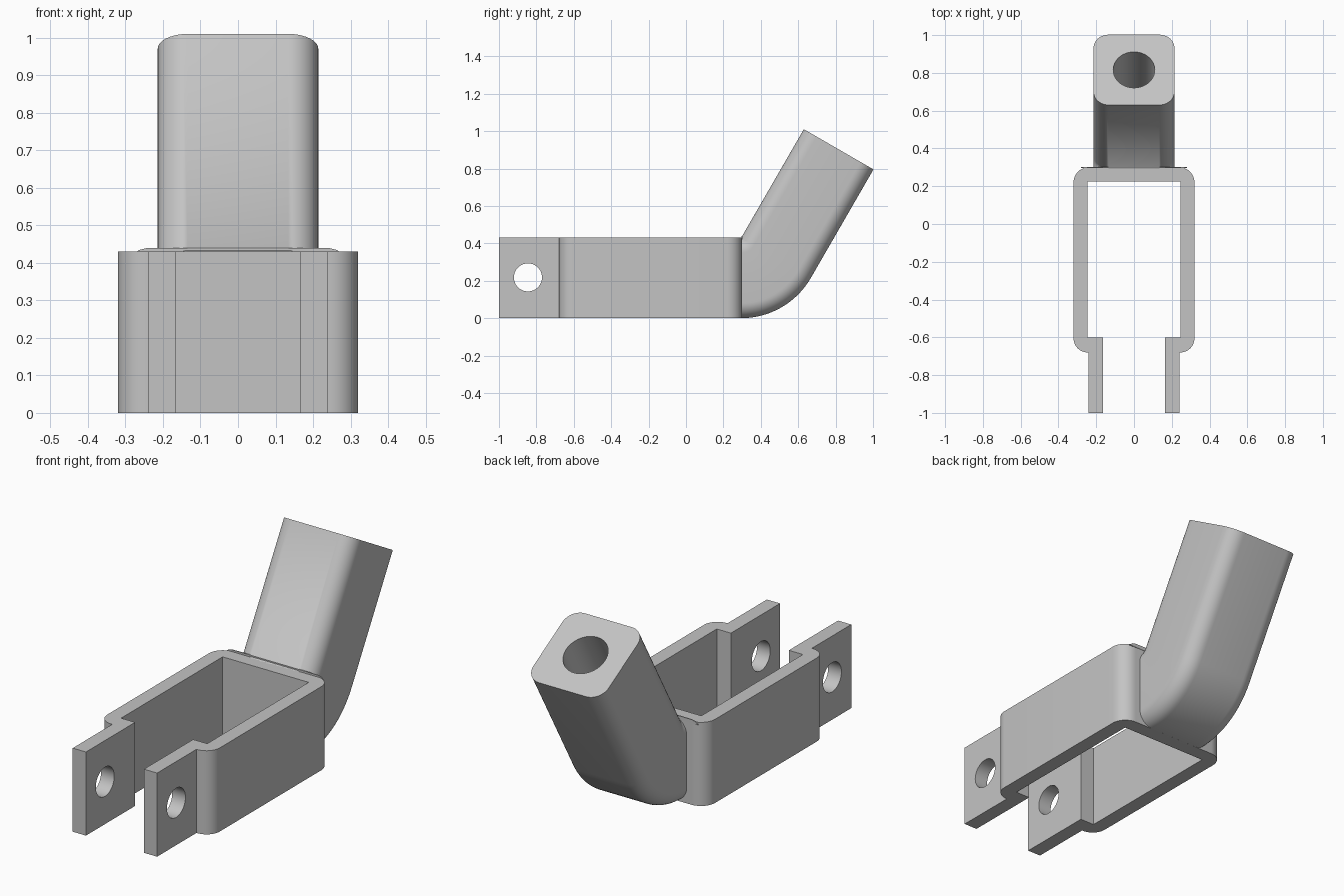
import bpy, bmesh
from math import sin, cos, pi, radians
from mathutils import Vector, Matrix

if "Cube" in bpy.data.objects:
    bpy.data.objects.remove(bpy.data.objects["Cube"])

HEIGHT = 0.43
PIVOT = Vector((0, 0.295, HEIGHT))
BEND = radians(60)
LENGTH = 0.67

grey = bpy.data.materials.new("plain grey")
grey.use_nodes = True
grey.diffuse_color = (0.55, 0.55, 0.55, 1)
grey.node_tree.nodes["Principled BSDF"].inputs["Base Color"].default_value = (0.55, 0.55, 0.55, 1)


def finish(name, bm):
    bmesh.ops.recalc_face_normals(bm, faces=bm.faces)
    mesh = bpy.data.meshes.new(name)
    bm.to_mesh(mesh)
    bm.free()
    mesh.materials.append(grey)
    obj = bpy.data.objects.new(name, mesh)
    bpy.context.collection.objects.link(obj)
    return obj


def arc(cx, cy, r, start, end, steps=10):
    angles = [radians(start + (end - start) * i / steps) for i in range(steps + 1)]
    return [(cx + r * cos(a), cy + r * sin(a)) for a in angles]


def prism(name, points, offset):
    bm = bmesh.new()
    face = bm.faces.new([bm.verts.new(p) for p in points])
    new = bmesh.ops.extrude_face_region(bm, geom=[face])["geom"]
    bmesh.ops.translate(bm, vec=offset, verts=[v for v in new if isinstance(v, bmesh.types.BMVert)])
    return finish(name, bm)


def drill(obj, centre, axis, radius, depth):
    """Cut a round hole and bake it into the mesh."""
    bm = bmesh.new()
    turn = Vector((0, 0, 1)).rotation_difference(axis).to_matrix().to_4x4()
    bmesh.ops.create_cone(bm, cap_ends=True, segments=48, radius1=radius, radius2=radius,
                          depth=depth, matrix=Matrix.Translation(centre) @ turn)
    cutter = finish("hole_cutter", bm)
    cutter.hide_render = True
    mod = obj.modifiers.new("hole", 'BOOLEAN')
    mod.operation, mod.solver, mod.object = 'DIFFERENCE', 'EXACT', cutter
    graph = bpy.context.evaluated_depsgraph_get()
    mesh = bpy.data.meshes.new_from_object(obj.evaluated_get(graph))
    obj.modifiers.clear()
    obj.data = mesh
    bpy.data.objects.remove(cutter)


# Bracket: open yoke outline, mirrored and raised
half = [(0.245, 0.225), (0.245, -0.6), (0.165, -0.6), (0.165, -1), (0.24, -1), (0.24, -0.68)]
half += arc(0.245, -0.605, 0.075, -90, 0) + arc(0.24, 0.22, 0.08, 0, 90)
outline = half + [(-x, y) for x, y in reversed(half)]
bracket = prism("bracket", [(x, y, 0) for x, y in outline], (0, 0, HEIGHT))
drill(bracket, Vector((0, -0.845, 0.218)), Vector((1, 0, 0)), 0.075, 1)

# Weld collar where the handle meets the bracket
shoulder = [(0.28, HEIGHT - 0.01), (0.265, 0.434), (0.245, 0.439), (0.16, 0.44)]
shoulder += [(-x, z) for x, z in reversed(shoulder)]
collar = prism("weld_collar", [(x, 0.297, z) for x, z in shoulder], (0, 0.005, 0))

# Handle: rounded square section swept round the bend, then straight
w, r = 0.214, 0.08
section = []
for cx, cy, start in ((w - r, -r, 0), (r - w, -r, 90),
                      (r - w, r - HEIGHT, 180), (w - r, r - HEIGHT, 270)):
    section += arc(cx, cy, r, start, start + 90)
STEPS = 16
stations = [(0, -0.03)] + [(BEND * i / STEPS, 0) for i in range(STEPS + 1)] + [(BEND, LENGTH)]
bm = bmesh.new()
rings = []
for angle, slide in stations:
    along = Vector((0, cos(angle), sin(angle)))
    up = Vector((0, -sin(angle), cos(angle)))
    rings.append([bm.verts.new(PIVOT + along * slide + up * v + Vector((u, 0, 0))) for u, v in section])
for a, b in zip(rings, rings[1:]):
    for i in range(len(a)):
        j = (i + 1) % len(a)
        bm.faces.new((a[i], a[j], b[j], b[i]))
bm.faces.new(rings[0])
bm.faces.new(rings[-1])
bmesh.ops.remove_doubles(bm, verts=bm.verts, dist=0.0001)
handle = finish("handle", bm)

# Blind bore down the handle end
direction = Vector((0, cos(BEND), sin(BEND)))
across = Vector((0, -sin(BEND), cos(BEND)))
end = PIVOT + direction * LENGTH - across * HEIGHT / 2
drill(handle, end - direction * 0.2, direction, 0.11, 0.8)

# Smooth rounded surfaces, keep crisp edges
for obj in bpy.context.view_layer.objects:
    obj.select_set(obj in (bracket, collar, handle))
bpy.context.view_layer.objects.active = handle
bpy.ops.object.shade_smooth_by_angle(angle=radians(30))
